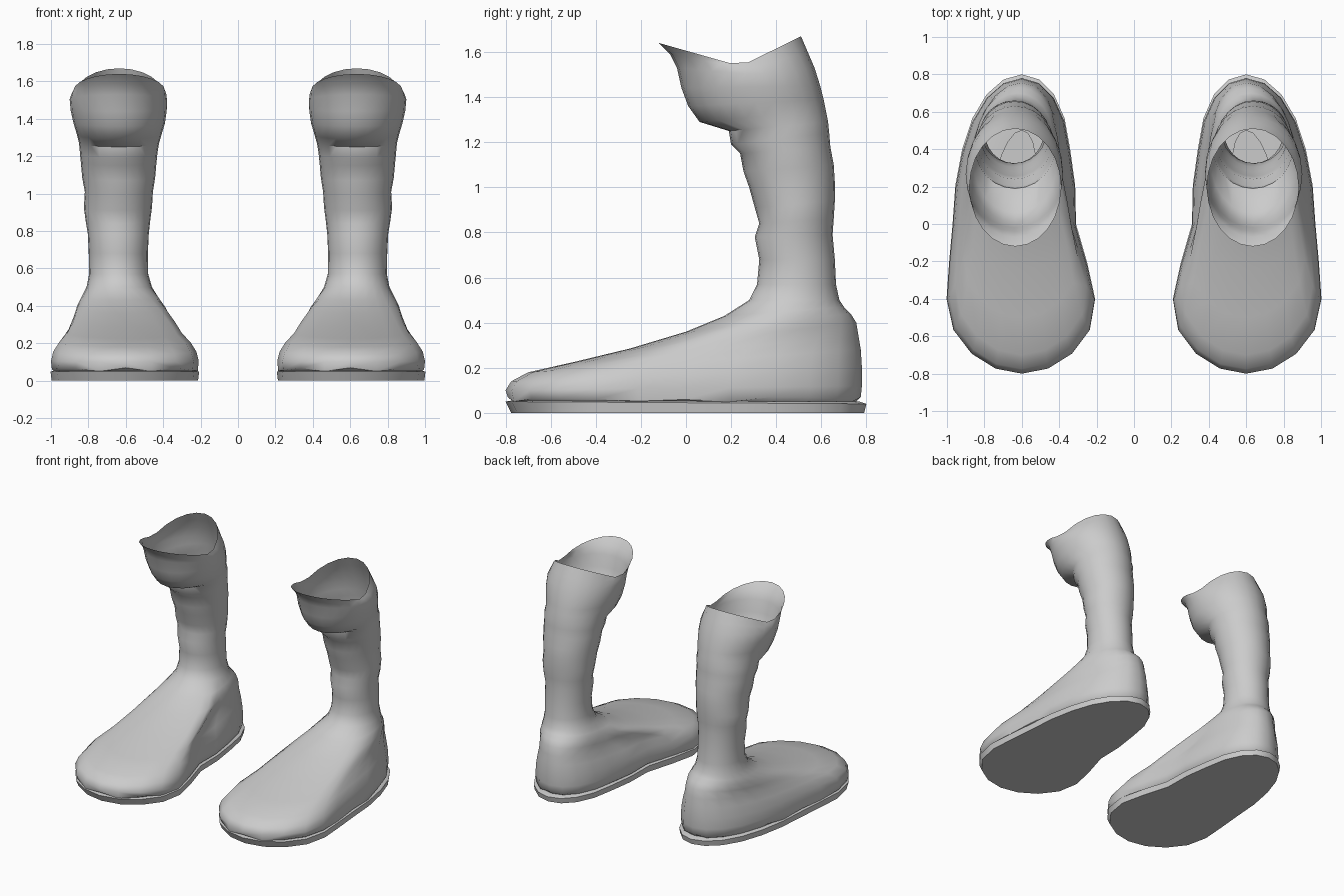
import bpy, bmesh, math, random

if "Cube" in bpy.data.objects:
    bpy.data.objects.remove(bpy.data.objects["Cube"], do_unlink=True)

SEGMENTS = 24

grey = bpy.data.materials.new("boot_grey")
grey.use_nodes = True
grey.diffuse_color = (0.6, 0.6, 0.6, 1)
grey.node_tree.nodes["Principled BSDF"].inputs["Base Color"].default_value = (0.6, 0.6, 0.6, 1)

# Footprint from toe to heel: position, widening, centre line
FOOTPRINT = [(-1, 1.66, .6), (-.75, 1.6, .6), (-.5, 1.39, .605), (-.25, 1.15, .62),
             (0, 1.0, .64), (.5, 1.01, .63), (1, 1.12, .6)]


def mix(a, b, f):
    return a + (b - a) * f


def footprint(t):
    for (t0, w0, c0), (t1, w1, c1) in zip(FOOTPRINT, FOOTPRINT[1:]):
        if t <= t1:
            f = (t - t0) / (t1 - t0)
            return mix(w0, w1, f), mix(c0, c1, f)
    return FOOTPRINT[-1][1:]


def ring_points(front, back, z_front, z_back, width, foot, centre, dip=0, wobble=0):
    """Closed ring; foot blends an oval into the footprint, dip notches the sides."""
    points = []
    for i in range(SEGMENTS):
        a = math.tau * i / SEGMENTS
        t = -math.cos(a)
        widen, line = footprint(t)
        x = mix(centre, line, foot) + math.sin(a) * width * mix(1, widen, foot)
        y = mix(front, back, (t + 1) / 2)
        notch = 1 - abs(t - .15) / (1.15 if t < .15 else .85)
        z = mix(z_front, z_back, (t + 1) / 2) - dip * notch
        points.append((x, y, z + random.uniform(-wobble, wobble)))
    return points


def loft(name, rings, side, cap_bottom=False):
    random.seed(4)
    bm = bmesh.new()
    rows = [[bm.verts.new((x * side, y, z)) for x, y, z in ring_points(*r)] for r in rings]
    for low, high in zip(rows, rows[1:]):
        for i in range(SEGMENTS):
            j = (i + 1) % SEGMENTS
            bm.faces.new((low[i], low[j], high[j], high[i]))
    if cap_bottom:
        bm.faces.new(rows[0][::-1])
    if side < 0:
        bmesh.ops.reverse_faces(bm, faces=bm.faces[:])
    mesh = bpy.data.meshes.new(name)
    bm.to_mesh(mesh)
    bm.free()
    mesh.materials.append(grey)
    obj = bpy.data.objects.new(name, mesh)
    bpy.context.collection.objects.link(obj)
    bpy.ops.object.select_all(action='DESELECT')
    obj.select_set(True)
    bpy.context.view_layer.objects.active = obj
    bpy.ops.object.shade_smooth_by_angle(angle=math.radians(50))


# Ring columns: front y, back y, front z, back z, half width, foot blend, centre x, dip, wobble
SOLE = [
    (-.775, .79, 0, 0, .325, 1, .62),
    (-.80, .80, .05, .04, .33, 1, .62),
    (-.77, .77, .055, .05, .315, 1, .62),
    (-.4, .5, .055, .05, .12, 1, .62),
]
FOOT = [
    (-.76, .75, .045, .045, .305, 1, .62),
    (-.79, .775, .06, .06, .324, 1, .62, 0, .012),
    (-.80, .78, .10, .12, .328, 1, .62),
    (-.775, .78, .14, .20, .318, 1, .62),
    (-.70, .775, .18, .28, .292, 1, .62),
    (-.50, .765, .225, .34, .262, .9, .62),
    (-.25, .755, .285, .40, .243, .75, .62),
    (0, .73, .36, .44, .228, .45, .625),
    (.17, .70, .43, .47, .203, .2, .63),
    (.28, .68, .50, .50, .175, 0, .635),
]
SHAFT = [
    (.315, .665, .57, .57, .158, 0, .638),
    (.325, .66, .68, .68, .158, 0, .64),
    (.305, .65, .78, .79, .163, 0, .64),
    (.325, .655, .84, .86, .172, 0, .642),
    (.305, .66, .91, .94, .182, 0, .642),
    (.28, .66, 1.0, 1.02, .182, 0, .637),
    (.255, .655, 1.07, 1.10, .195, 0, .638),
    (.24, .64, 1.15, 1.18, .202, 0, .638),
    (.20, .635, 1.19, 1.24, .207, 0, .638),
    (.19, .63, 1.25, 1.29, .214, 0, .636),
]
CUFF = [
    (.06, .62, 1.29, 1.34, .226, 0, .635),
    (.01, .61, 1.36, 1.39, .244, 0, .635),
    (-.02, .595, 1.44, 1.45, .257, 0, .638),
    (-.04, .57, 1.53, 1.53, .26, 0, .64, .03),
    (-.07, .54, 1.59, 1.60, .253, 0, .637, .07),
    (-.12, .51, 1.64, 1.67, .245, 0, .635, .12),
]

for word, side in (("left", 1), ("right", -1)):
    loft(word + "_sole", SOLE, side, cap_bottom=True)
    loft(word + "_boot", FOOT + SHAFT + CUFF, side)
